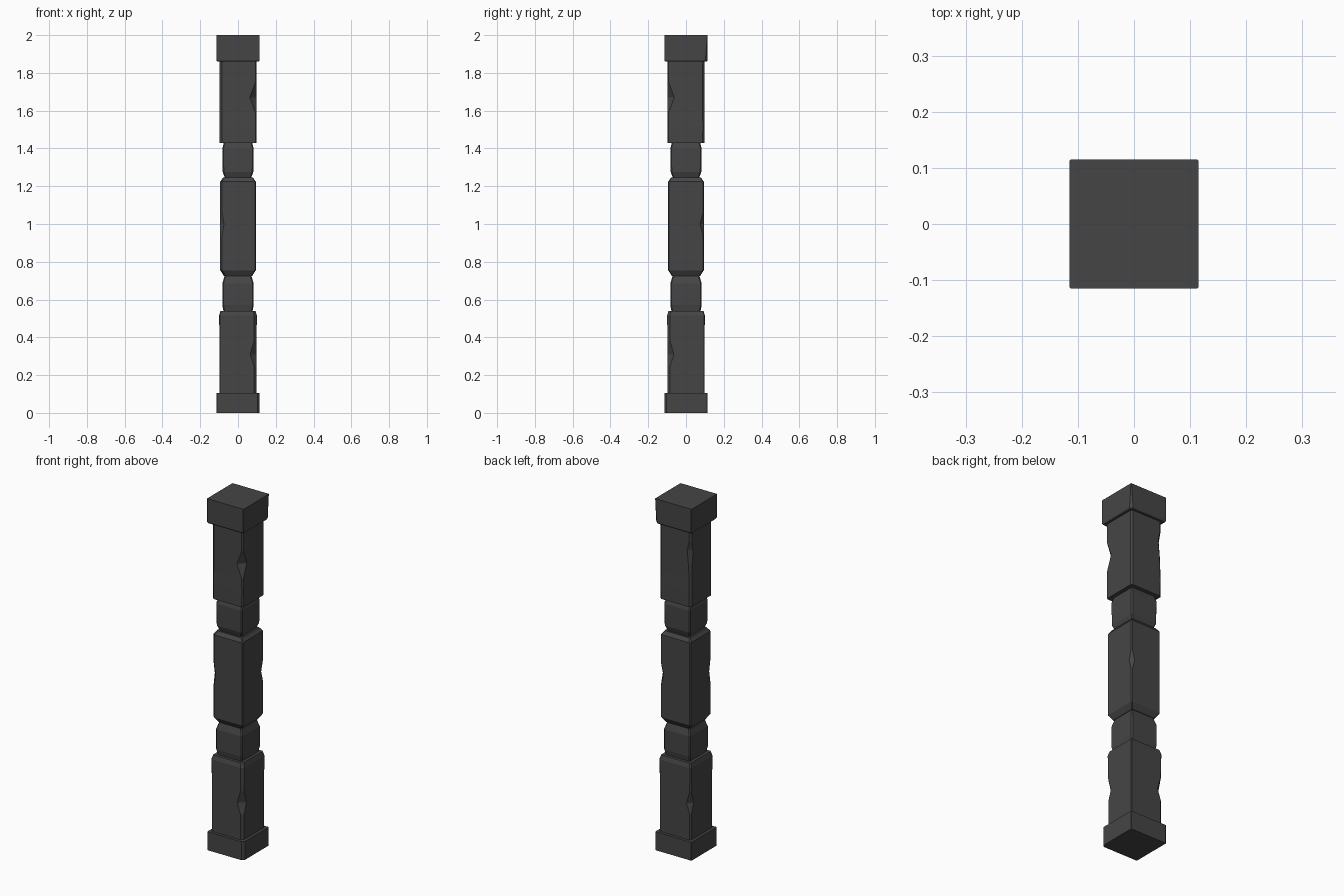
import bpy, bmesh

stone = bpy.data.materials.new("dark grey stone")
stone.diffuse_color = (0.06, 0.06, 0.06, 1)


def block(name, sections):
    """Loft of square sections: (z, half width, corner cuts for ++, -+, --, +-)."""
    bm = bmesh.new()
    rings = []
    for z, h, cuts in sections:
        ring = []
        for (sx, sy), c in zip(((1, 1), (-1, 1), (-1, -1), (1, -1)), cuts):
            pair = [(sx * h, sy * (h - c), z), (sx * (h - c), sy * h, z)]
            if sx * sy < 0:
                pair.reverse()
            ring += [bm.verts.new(p) for p in pair]
        rings.append(ring)
    for a, b in zip(rings, rings[1:]):
        for i in range(8):
            j = (i + 1) % 8
            bm.faces.new((a[i], a[j], b[j], b[i]))
    bm.faces.new(rings[0][::-1])
    bm.faces.new(rings[-1])
    bmesh.ops.recalc_face_normals(bm, faces=bm.faces)
    mesh = bpy.data.meshes.new(name)
    bm.to_mesh(mesh)
    bm.free()
    mesh.materials.append(stone)
    ob = bpy.data.objects.new(name, mesh)
    bpy.context.collection.objects.link(ob)


# Plinth and capital
base = (0.002, 0.002, 0.002, 0.012)
block("base_plinth", [(0, 0.114, base), (0.105, 0.114, base)])
cap = (0.012, 0.002, 0.002, 0.002)
block("top_capital", [(1.86, 0.111, cap), (1.868, 0.115, cap), (2.0, 0.115, (0.002,) * 4)])

# Lower shaft with chipped corners
low = (0.004, 0.006, 0.004, 0.014)
block("lower_shaft", [
    (0.10, 0.098, low), (0.25, 0.098, low),
    (0.31, 0.098, (0.004, 0.026, 0.004, 0.034)),
    (0.38, 0.098, low), (0.515, 0.100, low), (0.54, 0.093, low)])

# Middle shaft with bevelled ends
mid = (0.004, 0.006, 0.010, 0.004)
block("middle_shaft", [
    (0.725, 0.075, mid), (0.755, 0.094, mid), (0.94, 0.094, mid),
    (1.0, 0.094, (0.02, 0.006, 0.02, 0.004)),
    (1.06, 0.094, mid), (1.225, 0.094, mid), (1.245, 0.08, mid)])

# Upper shaft with chipped corners
up = (0.010, 0.010, 0.014, 0.006)
block("upper_shaft", [
    (1.43, 0.098, up), (1.52, 0.099, up), (1.59, 0.098, up),
    (1.67, 0.098, (0.010, 0.014, 0.014, 0.036)),
    (1.75, 0.098, (0.010, 0.022, 0.014, 0.006)),
    (1.80, 0.098, up), (1.865, 0.098, up)])

# Narrow necks between the shafts
neck = (0.006,) * 4
block("lower_neck", [(0.535, 0.076, neck), (0.57, 0.083, neck),
                     (0.685, 0.083, neck), (0.73, 0.070, neck)])
block("upper_neck", [(1.24, 0.068, neck), (1.275, 0.081, neck),
                     (1.40, 0.083, neck), (1.435, 0.074, neck)])
